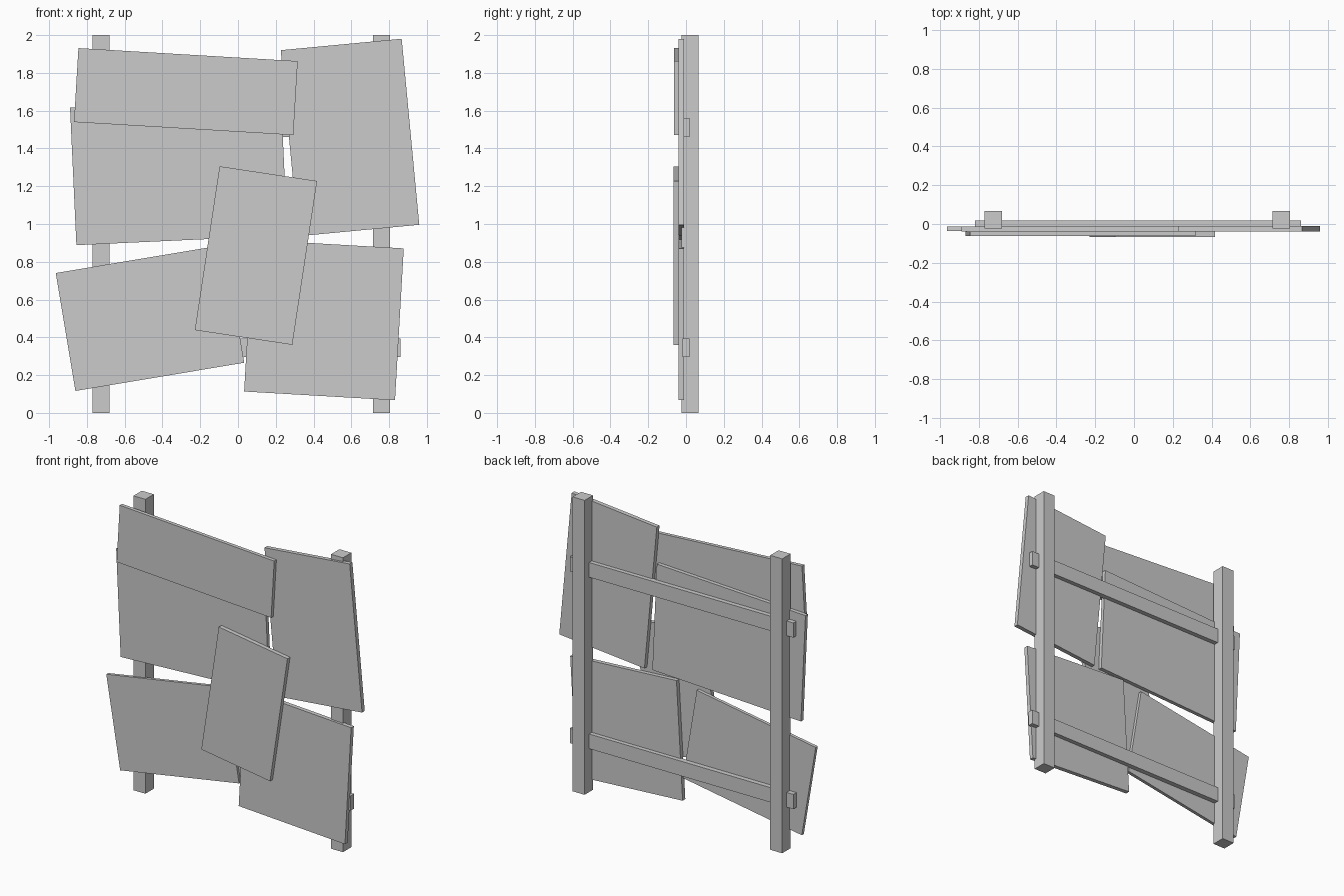
import bpy
import math

cube = bpy.data.objects.get("Cube")
if cube:
    bpy.data.objects.remove(cube, do_unlink=True)

# Single weathered grey for the whole fence
grey = bpy.data.materials.new("plain_grey")
grey.use_nodes = True
colour = (0.6, 0.6, 0.6, 1)
grey.diffuse_color = colour
grey.node_tree.nodes["Principled BSDF"].inputs["Base Color"].default_value = colour


def board(name, x, z, width, height, back, front, tilt=0):
    """Box between two depths, tilted clockwise as seen from the front."""
    bpy.ops.mesh.primitive_cube_add(size=1, location=(x, (back + front) / 2, z))
    obj = bpy.context.object
    obj.name = obj.data.name = name
    obj.scale = (width, back - front, height)
    bpy.ops.object.transform_apply(location=False, rotation=False, scale=True)
    obj.rotation_euler.y = math.radians(tilt)
    obj.data.materials.append(grey)
    return obj


# Upright posts
for name, x in (("right_post", -0.725), ("left_post", 0.76)):
    board(name, x, 1, 0.09, 2, 0.067, -0.023)

# Cross rails running through the posts
for name, z in (("lower_rail", 0.345), ("upper_rail", 1.51)):
    board(name, 0.02, z, 1.68, 0.1, 0.019, -0.018)

# Crooked panels fixed to the rails
board("upper_right_panel", -0.314, 1.278, 1.118, 0.729, -0.012, -0.038, -2.65)
board("upper_left_panel", 0.593, 1.458, 0.643, 0.989, -0.01, -0.039, -5.4)
board("lower_right_panel", -0.466, 0.503, 0.906, 0.633, -0.014, -0.036, -9.5)
board("lower_left_panel", 0.455, 0.492, 0.80, 0.805, -0.01, -0.039, 3.3)

# Overlapping patch panels in front
board("top_patch_panel", -0.276, 1.701, 1.163, 0.392, -0.038, -0.063, 3.4)
board("middle_patch_panel", 0.095, 0.833, 0.522, 0.877, -0.038, -0.067, 8.6)
